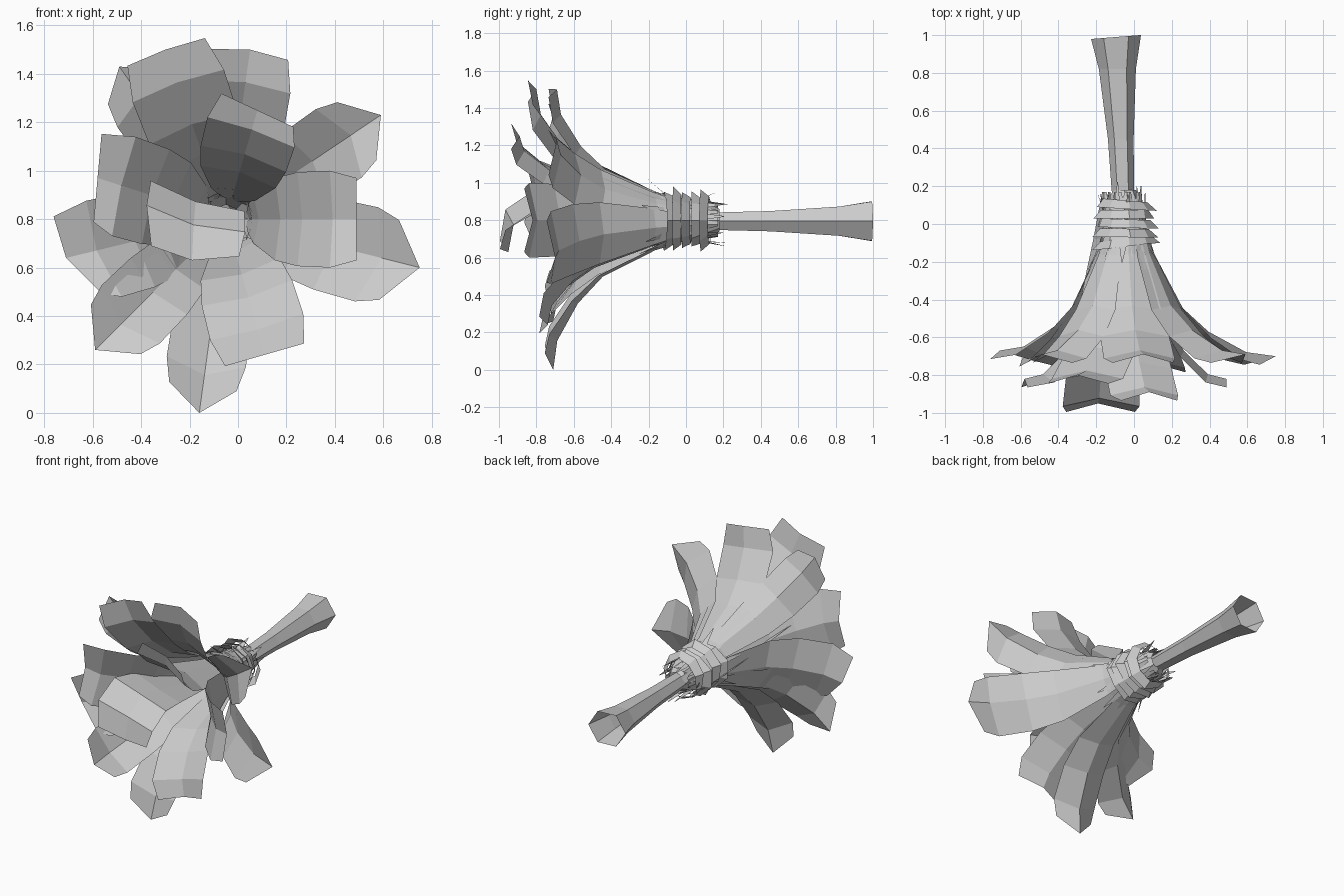
import bpy, bmesh, math, random
from mathutils import Vector

if "Cube" in bpy.data.objects:
    bpy.data.objects.remove(bpy.data.objects["Cube"])
random.seed(4)
ROOT = Vector((-0.05, 0, 0.8))

grey = bpy.data.materials.new("dry_leaf_grey")
grey.use_nodes = True
grey.diffuse_color = (0.6, 0.6, 0.6, 1)
grey.node_tree.nodes["Principled BSDF"].inputs["Base Color"].default_value = (0.6, 0.6, 0.6, 1)


def loft(name, rows, closed=False):
    """Skin a list of equally long point rows with flat quads."""
    bm = bmesh.new()
    grid = [[bm.verts.new(p) for p in row] for row in rows]
    n = len(rows[0])
    for a, b in zip(grid, grid[1:]):
        for i in range(n if closed else n - 1):
            j = (i + 1) % n
            bm.faces.new((a[i], a[j], b[j], b[i]))
    bmesh.ops.recalc_face_normals(bm, faces=bm.faces)
    mesh = bpy.data.meshes.new(name)
    bm.to_mesh(mesh)
    bm.free()
    mesh.materials.append(grey)
    obj = bpy.data.objects.new(name, mesh)
    bpy.context.collection.objects.link(obj)
    return obj


def ring(centre, radius, sides, jitter=0.0, tilt=0.0):
    """Ring of points around the y axis, optionally uneven and slanted."""
    points = []
    for i in range(sides):
        a = math.tau * i / sides
        r = radius * (1 + random.uniform(-jitter, jitter))
        points.append(centre + Vector((r * math.cos(a), tilt * math.cos(a), r * math.sin(a))))
    return points


def leaf(name, x, z, y, width, point, skew=0, root=ROOT, lift=0):
    """Creased leaf running from its tail behind the binding to its tip at x, y, z."""
    reach = Vector((x - root.x, 0, z - root.z))
    length = reach.length
    out = reach.normalized()
    side = Vector((-out.z, 0, out.x))
    flare = (0, 0.04, 0.1, 0.3, 0.5, 0.78, 1)
    depth = (0, 0.22, 0.38, 0.7, 0.85, 0.975, 1)
    spread = (0.06, 0.3, 0.5, 0.85, 0.97, 1, 0.85)
    rows = []
    for i in range(7):
        t = i / 6
        mid = root + out * (0.09 + (length - 0.09) * flare[i])
        mid.y = 0.17 + (y - 0.17) * depth[i]
        mid.z += lift * math.sin(math.pi * flare[i])
        turn = t * math.pi / 2
        fold = (-out * math.cos(turn) + Vector((0, -1, 0)) * math.sin(turn)) * 0.045
        row = []
        for s in (-1, 1):
            back = out * (point + s * skew) * t ** 5
            row.append(mid + side * s * width / 2 * spread[i] + fold * min(1, 0.2 + t) - back)
        rows.append((row[0], mid, row[1]))
    return loft(name, rows)


# Outer leaves: x, z, y of tip, width, pointedness, skew
outer = [
    (-0.16, 0.0, -0.71, 0.33, 0.11, 0.0),
    (0.75, 0.60, -0.70, 0.40, 0.13, 0.0),
    (0.59, 1.23, -0.69, 0.34, 0.12, 0.0),
    (0.05, 1.50, -0.69, 0.38, 0.02, 0.0),
    (-0.49, 1.43, -0.69, 0.30, 0.10, 0.0),
    (-0.71, 0.64, -0.67, 0.42, 0.05, 0.06),
    (-0.59, 0.26, -0.71, 0.34, 0.12, 0.0),
]
# Inner leaves reach further forward and end bluntly
inner = [
    (0.11, 0.24, -0.74, 0.40, 0.0, 0.0),
    (0.49, 0.80, -0.82, 0.40, 0.0, 0.0),
    (0.08, 1.25, -0.89, 0.38, 0.0, -0.025),
    (-0.30, 1.50, -0.80, 0.40, 0.01, 0.0),
    (-0.58, 0.97, -0.82, 0.42, 0.0, 0.04),
]
for label, table in (("outer_leaf", outer), ("inner_leaf", inner)):
    for k, spec in enumerate(table):
        leaf(f"{label}_{k + 1}", *spec)
leaf("drooping_front_leaf", -0.19, 0.63, -0.95, 0.42, 0.04, 0.04,
     root=Vector((-0.13, 0, 0.8)), lift=0.2)

# Hexagonal handle, open at its flared end
handle = [(-0.055, 0.08, 0.055), (-0.06, 0.2, 0.06), (-0.07, 0.45, 0.068),
          (-0.088, 0.82, 0.098), (-0.095, 0.99, 0.132)]
rows = [ring(Vector((x, y, 0.795)), r, 6) for x, y, r in handle]
for p in rows[-1]:
    p.y += 0.08 * (p.x + 0.095)
for row in rows:
    for p in row:
        p.z = 0.795 + (p.z - 0.795) * 0.92
loft("handle", rows, True)

# Gathered stems under the binding
stems = [(-0.1, 0.12), (0.08, 0.11), (0.18, 0.06)]
loft("gathered_stems", [ring(ROOT + Vector((0, y, 0)), r, 8) for y, r in stems], True)

# Overlapping slanted wraps of the binding
for k in range(5):
    y = -0.12 + 0.05 * k
    size = 0.172 - 0.004 * k
    tilt = random.uniform(-0.02, 0.02)
    centre = ROOT + Vector((0, y, 0))
    loft(f"binding_wrap_{k + 1}", [
        ring(centre + Vector((0, 0.045, 0)), size * 0.8, 9, 0.05, tilt),
        ring(centre, size, 9, 0.12, tilt)], True)


def sliver(name, angle, start, end):
    """Thin pointed fibre between two (radius, y) positions."""
    out = Vector((math.cos(angle), 0, math.sin(angle)))
    side = Vector((-out.z, 0, out.x)) * 0.022
    a = ROOT + out * start[0] + Vector((0, start[1], 0))
    b = ROOT + out * end[0] + Vector((0, end[1], 0))
    loft(name, [(a - side, a + side), (b, b + side * 0.2)])


# Loose stem ends behind the binding and short fibres in front of it
for k in range(10):
    a = math.tau * k / 10 + random.uniform(-0.2, 0.2)
    sliver(f"stem_end_{k + 1}", a, (0.11, 0.06),
           (random.uniform(0.09, 0.15), random.uniform(0.15, 0.23)))
    sliver(f"short_fibre_{k + 1}", a + 0.2, (0.13, -0.1),
           (random.uniform(0.18, 0.22), random.uniform(-0.3, -0.2)))
